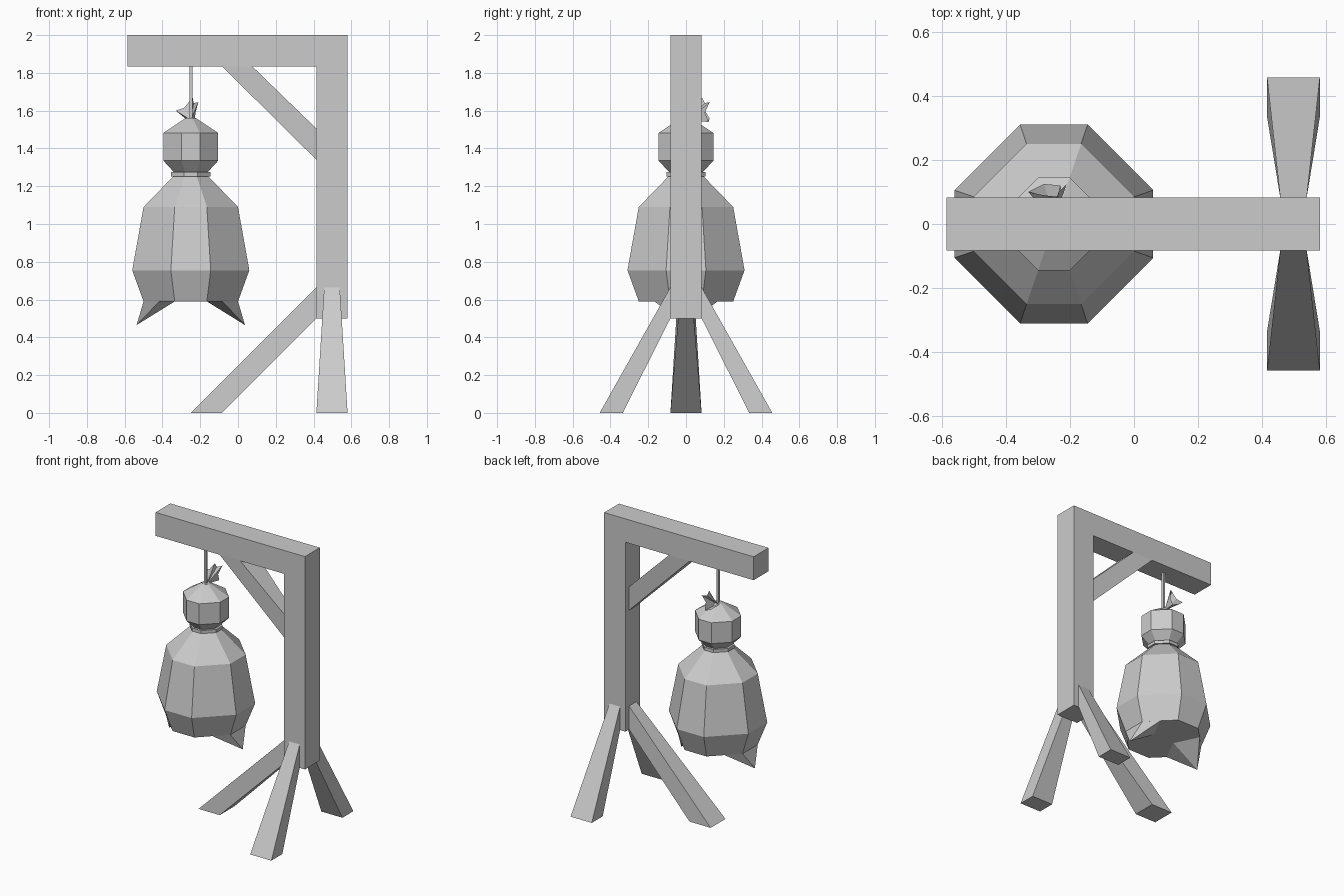
import bpy
import bmesh
from mathutils import Vector

if "Cube" in bpy.data.objects:
    bpy.data.objects.remove(bpy.data.objects["Cube"])

GREY = (0.6, 0.6, 0.6, 1.0)
mat = bpy.data.materials.new("plain grey")
mat.use_nodes = True
mat.diffuse_color = GREY
mat.node_tree.nodes["Principled BSDF"].inputs["Base Color"].default_value = GREY

HANG = -0.25   # x of the hanging sack
POST = 0.4975  # x of the post centre
W = 0.0825     # half width of the timber


def finish(name, bm, fix_normals=True):
    if fix_normals:
        bmesh.ops.recalc_face_normals(bm, faces=bm.faces)
    mesh = bpy.data.meshes.new(name)
    bm.to_mesh(mesh)
    bm.free()
    mesh.materials.append(mat)
    obj = bpy.data.objects.new(name, mesh)
    bpy.context.scene.collection.objects.link(obj)
    return obj


def loft(name, rings, cap_ends=True):
    """Join equal rings of points with quads."""
    bm = bmesh.new()
    loops = [[bm.verts.new(p) for p in ring] for ring in rings]
    n = len(loops[0])
    for a, b in zip(loops, loops[1:]):
        for i in range(n):
            j = (i + 1) % n
            bm.faces.new((a[i], a[j], b[j], b[i]))
    if cap_ends:
        bm.faces.new(loops[0])
        bm.faces.new(loops[-1])
    return finish(name, bm)


def octagon(r, z):
    """Chamfered square ring around the hanging line."""
    c = r * 0.34
    pts = [(r, -c), (r, c), (c, r), (-c, r), (-r, c), (-r, -c), (-c, -r), (c, -r)]
    return [(HANG + x, y, z) for x, y in pts]


def strut(name, profile, place):
    """Tapered strut: profile gives (distance, height), wide at the far end."""
    rings = []
    for side in (-1, 1):
        rings.append([place(d, side * w, z) for (d, z), w in
                      zip(profile, (W, W, W / 2, W / 2))])
    return loft(name, rings)


# Post and beam as one bent timber
outline = [(-0.585, 2), (0.58, 2), (0.58, 0.5), (0.415, 0.5), (0.415, 1.835), (-0.585, 1.835)]
loft("post_and_beam", [[(x, y, z) for x, z in outline] for y in (-W, W)])

# Long leg and its mirrored brace under the beam
long_profile = [(0.665, 0), (0.5, 0), (0, 0.5), (0, 0.665)]
strut("long_leg", long_profile, lambda d, w, z: (0.415 - d, w, z))
brace_profile = [(0.5, 1.835), (0.34, 1.835), (0, 1.505), (0, 1.34)]
strut("beam_brace", brace_profile, lambda d, w, z: (0.415 - d, w, z))

# Front and back legs
side_profile = [(0.457, 0), (0.335, 0), (W, 0.5), (W, 0.665)]
for name, s in (("front_leg", -1), ("back_leg", 1)):
    strut(name, side_profile, lambda d, w, z: (POST + w, s * d, z))

# Rope
h = 0.008
loft("rope", [[(HANG - h, -h, z), (HANG + h, -h, z), (HANG + h, h, z), (HANG - h, h, z)]
              for z in (1.55, 1.84)])

# Stuffed sack, neck tie and head
loft("sack_body", [octagon(r, z) for r, z in
                   ((0.25, 0.59), (0.31, 0.755), (0.25, 1.09), (0.09, 1.255))])
loft("neck_tie", [octagon(0.104, z) for z in (1.252, 1.274)])
loft("sack_head", [octagon(r, z) for r, z in
                   ((0.085, 1.27), (0.145, 1.335), (0.145, 1.482), (0.025, 1.562))])

# Pointed corners under the sack
for name, s in (("left_corner", 1), ("right_corner", -1)):
    bm = bmesh.new()
    base = [(0.085, 0), (0.167, -0.167), (0.25, -0.085), (0.25, 0.085), (0.167, 0.167)]
    ring = [bm.verts.new((HANG + s * x, y, 0.59)) for x, y in base]
    tip = bm.verts.new((HANG + s * 0.287, 0, 0.465))
    bm.faces.new(ring)
    for i in range(len(ring)):
        bm.faces.new((ring[i], ring[(i + 1) % len(ring)], tip))
    finish(name, bm)

# Flared cloth gathered at the top of the head
bm = bmesh.new()
apex = bm.verts.new((HANG, 0.01, 1.55))
rim = [(-0.33, 0.1, 1.60), (-0.285, 0.09, 1.615), (-0.24, 0.085, 1.67), (-0.235, 0.1, 1.64),
       (-0.21, 0.125, 1.645), (-0.225, 0.1, 1.59), (-0.23, 0.12, 1.54), (-0.28, 0.125, 1.56)]
ring = [bm.verts.new(p) for p in rim]
for i in range(len(ring)):
    bm.faces.new((apex, ring[i], ring[(i + 1) % len(ring)]))
finish("cloth_tuft", bm)
